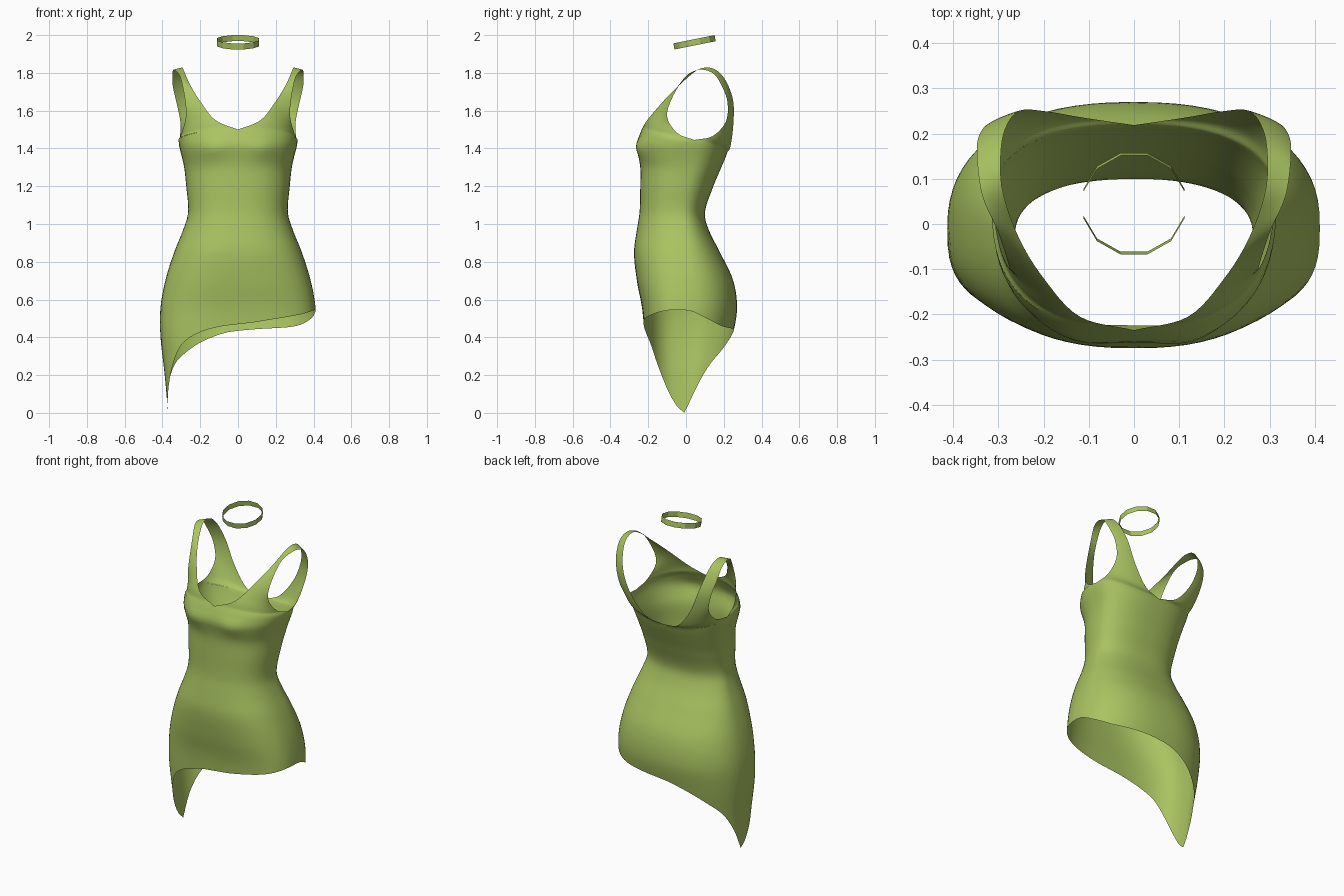
import bpy, bmesh, math
from mathutils import Vector

if "Cube" in bpy.data.objects:
    bpy.data.objects.remove(bpy.data.objects["Cube"])

def spline(table, u):
    """Smooth interpolation of rows (key, value, ...) at key u."""
    u = min(max(u, table[0][0]), table[-1][0])
    i = 0
    while i < len(table) - 2 and u > table[i + 1][0]:
        i += 1
    a, b = table[i], table[i + 1]
    p, q = table[max(i - 1, 0)], table[min(i + 2, len(table) - 1)]
    h = b[0] - a[0]
    t = (u - a[0]) / h
    out = []
    for k in range(1, len(a)):
        ma = (b[k] - p[k]) / (b[0] - p[0]) * h
        mb = (q[k] - a[k]) / (q[0] - a[0]) * h
        out.append((2*t**3 - 3*t*t + 1) * a[k] + (t**3 - 2*t*t + t) * ma
                   + (3*t*t - 2*t**3) * b[k] + (t**3 - t*t) * mb)
    return out

# Body sections: z, half width, side y, front y, back y, front squareness
BODY = [(0.0, .37, -.01, -.20, .17, 3.0), (.2, .388, -.01, -.21, .20, 3.0),
        (.4, .41, -.01, -.22, .245, 3.0), (.55, .411, -.01, -.232, .27, 2.8),
        (.7, .385, -.01, -.26, .25, 2.6), (.85, .338, -.01, -.275, .18, 2.5),
        (.97, .29, -.02, -.26, .12, 2.4), (1.06, .264, -.03, -.246, .10, 2.4),
        (1.2, .274, -.01, -.242, .145, 2.4), (1.3, .285, .02, -.242, .187, 2.4),
        (1.36, .298, .03, -.252, .212, 2.5), (1.42, .313, .04, -.262, .23, 2.5),
        (1.5, .315, .05, -.235, .245, 2.4)]
# Hem and top edge heights by angle (0 = +x side, 90 = front, -90 = back)
HEM = [(-180, 0), (-165, .13), (-147, .25), (-130, .32), (-110, .39), (-90, .435),
       (-45, .46), (-22, .5), (0, .545), (45, .52), (90, .47), (126, .375),
       (147, .24), (163, .12), (180, 0)]
TOP = [(-180, 1.445), (-90, 1.38), (0, 1.445), (90, 1.5), (180, 1.445)]

def ring(z, deg):
    w, yc, yf, yb, n = spline(BODY, z)
    c, s = math.cos(math.radians(deg)), math.sin(math.radians(deg))
    e = 2 / (n if s > 0 else 2.35)
    x = w * math.copysign(abs(c) ** e, c)
    d = abs(s) ** e
    y = yc - (yc - yf) * d if s > 0 else yc + (yb - yc) * d
    if s > 0:  # bust
        y -= .012 * math.exp(-((abs(x) - .13) / .07) ** 2 - ((z - 1.4) / .05) ** 2)
    return Vector((x, y, z))

def top_point(deg):
    return ring(spline(TOP, deg)[0], deg)

# Neckline and armhole edges, from front over the shoulder to the back
NECK = [(0, -.235, 1.5), (.12, -.205, 1.55), (.2, -.12, 1.65), (.255, -.03, 1.74),
        (.29, .07, 1.82), (.295, .15, 1.82), (.285, .21, 1.76), (.255, .25, 1.65),
        (.2, .25, 1.52), (.11, .235, 1.41), (0, .222, 1.38)]
ARM = [(.315, .045, 1.445), (.297, -.05, 1.485), (.275, -.1, 1.59), (.3, -.02, 1.76),
       (.335, .06, 1.815), (.347, .14, 1.80), (.345, .19, 1.73), (.325, .22, 1.64),
       (.305, .21, 1.54), (.307, .14, 1.465), (.315, .045, 1.445)]
NECK[0], NECK[-1] = tuple(top_point(90)), tuple(top_point(-90))
ARM[0] = ARM[-1] = tuple(top_point(0))
NECK = [(i, *p) for i, p in enumerate(NECK)]
ARM = [(i, *p) for i, p in enumerate(ARM)]

def shoulder_point(t, s):
    """Point s (0 neckline .. 1 armhole) across the strap at t along it."""
    n, a = Vector(spline(NECK, t)), Vector(spline(ARM, t))
    sign = 1 if t < 5 else -1
    base_n, base_a = top_point(90 * sign), top_point(0)
    bulge = top_point(90 * sign * (1 - s)) - base_n.lerp(base_a, s)
    k = min(1, (a - n).length / (base_a - base_n).length) ** 2
    return n.lerp(a, s) + bulge * k

def add_grid(bm, rows, flip=False):
    vs = [[bm.verts.new(p) for p in r] for r in rows]
    for r0, r1 in zip(vs, vs[1:]):
        for i in range(len(r0) - 1):
            f = [r0[i], r0[i + 1], r1[i + 1], r1[i]]
            bm.faces.new(f[::-1] if flip else f)

def finish(name, bm, mat, smooth):
    bmesh.ops.remove_doubles(bm, verts=bm.verts, dist=.0005)
    me = bpy.data.meshes.new(name)
    bm.to_mesh(me)
    bm.free()
    me.materials.append(mat)
    for p in me.polygons:
        p.use_smooth = smooth
    ob = bpy.data.objects.new(name, me)
    bpy.context.collection.objects.link(ob)

green = bpy.data.materials.new("olive_cloth")
green.diffuse_color = (.4, .55, .12, 1)
green.use_nodes = True
green.node_tree.nodes["Principled BSDF"].inputs["Base Color"].default_value = green.diffuse_color

# Dress: wrapped body plus mirrored shoulder panels
Q, ROWS, STEPS = 18, 44, 60
bm = bmesh.new()
body = []
for j in range(ROWS + 1):
    row = []
    for i in range(4 * Q + 1):
        deg = -180 + 90 * i / Q
        h = spline(HEM, deg)[0]
        row.append(ring(h + (spline(TOP, deg)[0] - h) * j / ROWS, deg))
    body.append(row)
add_grid(bm, body, flip=True)
panel = [[shoulder_point(10 * t / STEPS, s / Q) for s in range(Q + 1)]
         for t in range(STEPS + 1)]
add_grid(bm, panel)
add_grid(bm, [[Vector((-p.x, p.y, p.z)) for p in r] for r in panel], flip=True)
finish("dress", bm, green, True)

# Choker: tilted open twelve-sided band
bm = bmesh.new()
band = []
for z, dy in ((1.946, .003), (1.978, -.003)):
    row = []
    for i in range(13):
        a = math.radians(15 + 30 * i)
        y = .113 * math.sin(a)
        row.append(Vector((.116 * math.cos(a), .045 + y + dy, z + .2 * y)))
    band.append(row)
add_grid(bm, band)
finish("choker", bm, green, False)
